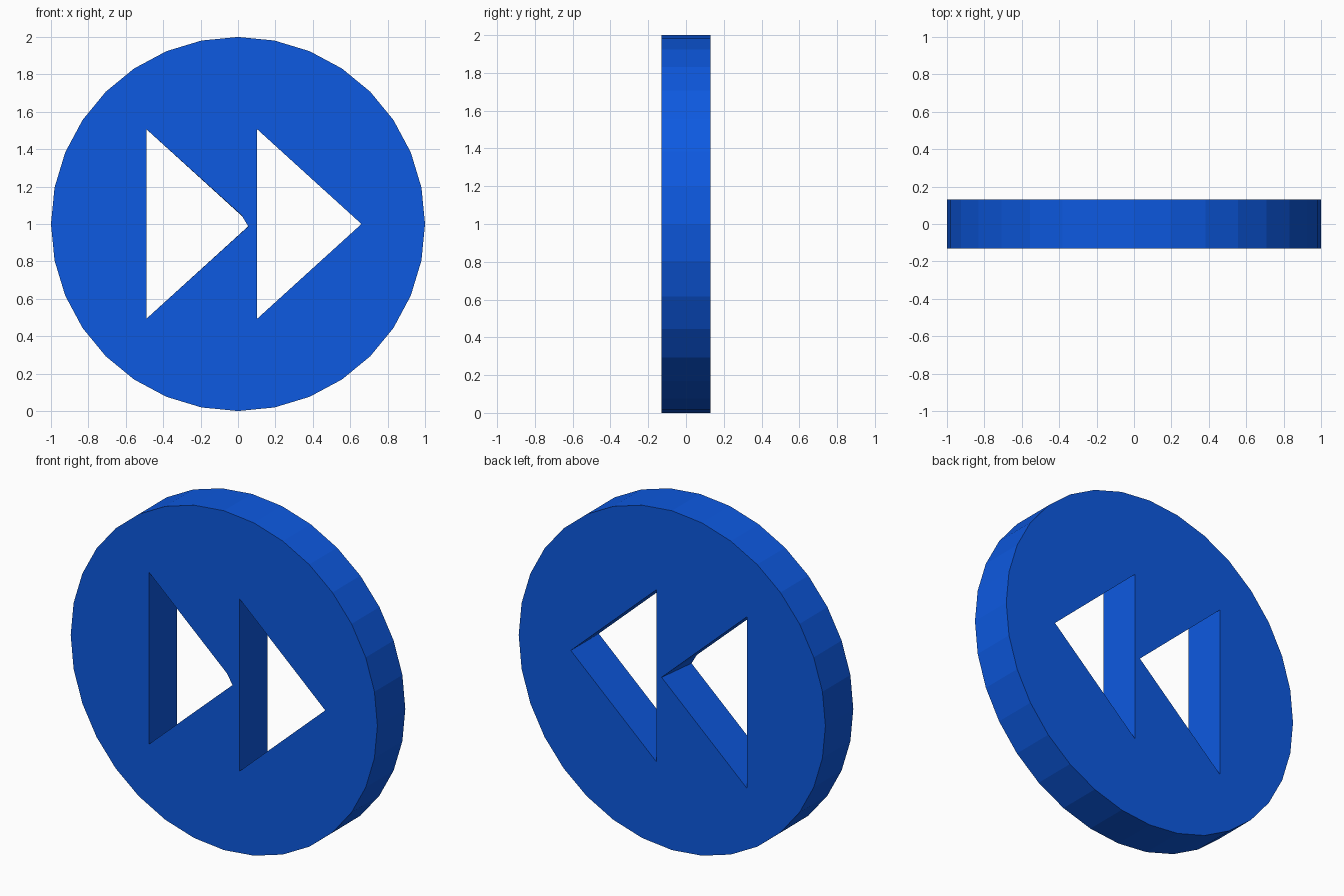
import bpy, bmesh, math

if "Cube" in bpy.data.objects:
    bpy.data.objects.remove(bpy.data.objects["Cube"])

HALF = 0.13  # half thickness

bm = bmesh.new()


def wall(front, back):
    """Join a front outline to a back outline, both in (x, z)."""
    f = [bm.verts.new((x, -HALF, z)) for x, z in front]
    b = [bm.verts.new((x, HALF, z)) for x, z in back]
    for i in range(len(f)):
        j = (i + 1) % len(f)
        bm.faces.new((f[i], f[j], b[j], b[i]))


# Round rim, 32 flat sides
rim = [(math.sin(i * math.tau / 32), 1 + math.cos(i * math.tau / 32)) for i in range(32)]
wall(rim, rim)

# Right arrow hole
arrow = [(0.102, 1.507), (0.102, 0.493), (0.66, 1.0)]
wall(arrow, arrow)

# Left arrow hole, its tip clipped on the front face only
top, bottom, tip = [(x - 0.592, z) for x, z in arrow]
wall([top, bottom, (0.055, 0.987), (0.02, 1.046)], [top, bottom, tip, tip])
bmesh.ops.remove_doubles(bm, verts=bm.verts, dist=0.001)

# Flat front and back faces around the holes
for side in (-1, 1):
    edges = [e for e in bm.edges if e.is_boundary
             and all(v.co.y * side > 0 for v in e.verts)]
    bmesh.ops.triangle_fill(bm, edges=edges, use_beauty=True, normal=(0, side, 0))
bmesh.ops.recalc_face_normals(bm, faces=bm.faces)

mesh = bpy.data.meshes.new("arrow_disc")
bm.to_mesh(mesh)
bm.free()
disc = bpy.data.objects.new("arrow_disc", mesh)
bpy.context.collection.objects.link(disc)

# Blue finish
blue = bpy.data.materials.new("blue")
blue.diffuse_color = (0.004, 0.1, 0.75, 1)
blue.use_nodes = True
blue.node_tree.nodes["Principled BSDF"].inputs["Base Color"].default_value = blue.diffuse_color
mesh.materials.append(blue)
